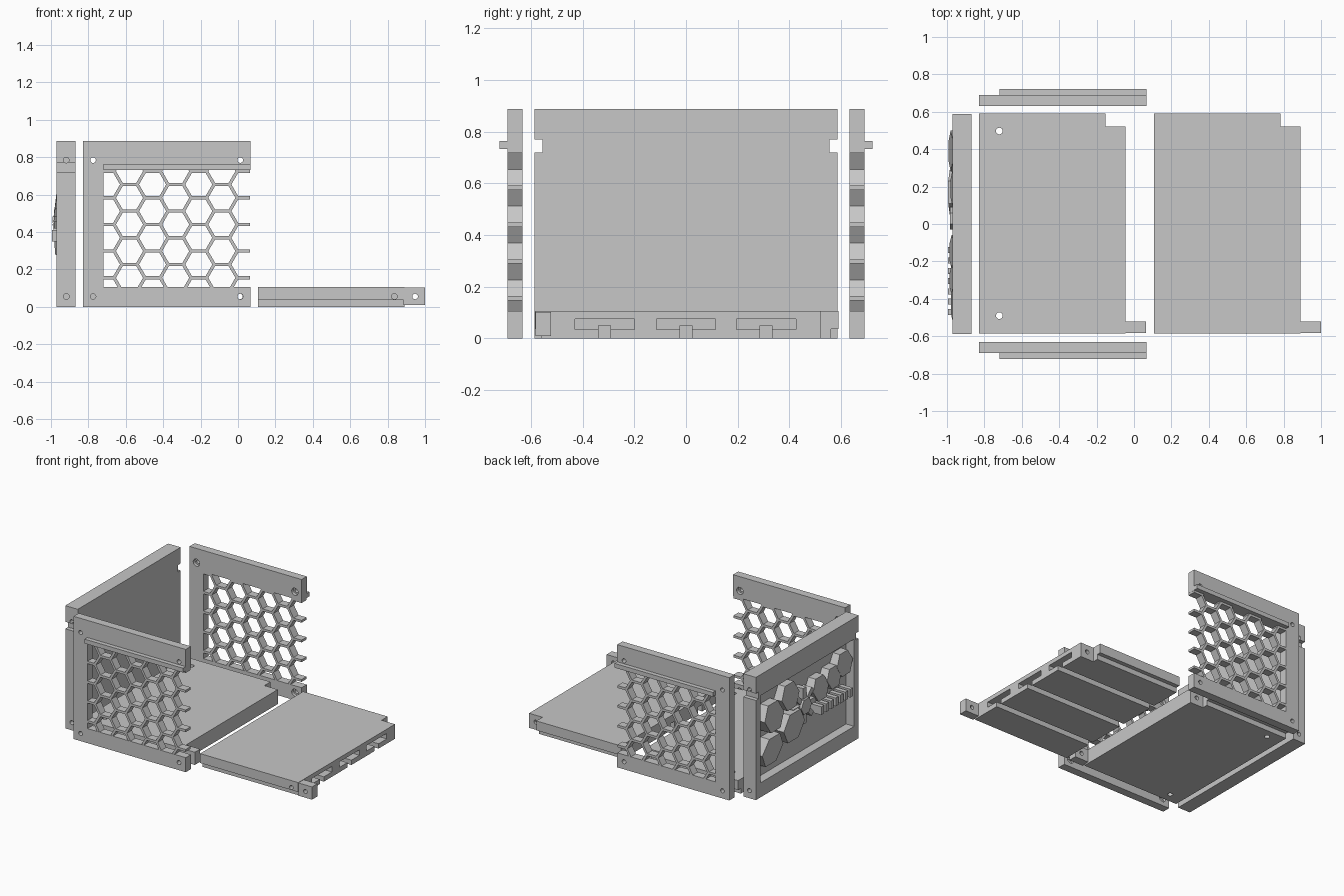
import bpy, bmesh, math
from mathutils import Vector, Matrix

if "Cube" in bpy.data.objects:
    bpy.data.objects.remove(bpy.data.objects["Cube"], do_unlink=True)

grey = bpy.data.materials.new("plain grey")
grey.use_nodes = True
grey.diffuse_color = (0.57, 0.57, 0.57, 1)
grey.node_tree.nodes["Principled BSDF"].inputs["Base Color"].default_value = (0.57, 0.57, 0.57, 1)


def finish(name, bm):
    mesh = bpy.data.meshes.new(name)
    bmesh.ops.recalc_face_normals(bm, faces=bm.faces)
    bm.to_mesh(mesh)
    bm.free()
    mesh.materials.append(grey)
    obj = bpy.data.objects.new(name, mesh)
    bpy.context.collection.objects.link(obj)
    return obj


def add_box(bm, x, y, z):
    size = Vector((x[1] - x[0], y[1] - y[0], z[1] - z[0]))
    mid = Vector((x[0] + x[1], y[0] + y[1], z[0] + z[1])) / 2
    bmesh.ops.create_cube(bm, size=1, matrix=Matrix.Translation(mid) @ Matrix.Diagonal(size).to_4x4())


def box(name, x, y, z):
    bm = bmesh.new()
    add_box(bm, x, y, z)
    return finish(name, bm)


def rod(name, centre, axis, length, radius=0.015, sides=16):
    turn = Vector((0, 0, 1)).rotation_difference(Vector(axis)).to_matrix().to_4x4()
    bm = bmesh.new()
    bmesh.ops.create_cone(bm, cap_ends=True, segments=sides, radius1=radius, radius2=radius,
                          depth=length, matrix=Matrix.Translation(centre) @ turn)
    return finish(name, bm)


def cut(target, *cutters):
    for cutter in cutters:
        cutter.hide_render = True
        mod = target.modifiers.new("cut", "BOOLEAN")
        mod.operation, mod.solver, mod.object = "DIFFERENCE", "EXACT", cutter
        bpy.context.view_layer.objects.active = target
        bpy.ops.object.modifier_apply(modifier=mod.name)
        bpy.data.objects.remove(cutter, do_unlink=True)


# Flat plates with a hinge tab, a matching corner notch and stepped lower sides
def plate(name, x0):
    x1 = x0 + 0.784
    body = box(name, (x0, x1), (-0.585, 0.59), (0, 0.105))
    cut(body,
        box("notch", (x1 - 0.107, x1 + 0.1), (0.52, 0.7), (-0.1, 0.2)),
        box("front_step", (x0 - 0.1, x1 + 0.1), (-0.7, -0.56), (-0.1, 0.037)),
        box("back_step", (x0 - 0.1, x1 + 0.1), (0.56, 0.7), (-0.1, 0.037)),
        rod("front_pin_hole", (x1 - 0.055, -0.56, 0.055), (0, 1, 0), 0.1),
        rod("back_pin_hole", (x1 - 0.055, 0.53, 0.055), (0, 1, 0), 0.06))
    tab = box(name + "_hinge_tab", (x1 - 0.005, x1 + 0.109), (-0.583, -0.522), (0.01, 0.102))
    cut(tab, rod("tab_hole", (x1 + 0.056, -0.55, 0.055), (0, 1, 0), 0.3))
    return body


base = plate("base_plate", -0.83)
cut(base, *[rod("screw_hole", (-0.72, y, 0.05), (0, 0, 1), 0.4, 0.018) for y in (-0.49, 0.497)])

# Lid underside has long grooves that open into wide pockets at the tab end
lid = plate("lid_plate", 0.107)
for y in (-0.315, 0, 0.31):
    cut(lid, box("end_pocket", (0.8, 0.95), (y - 0.115, y + 0.115), (0.035, 0.0745)),
        box("groove", (0.05, 0.95), (y - 0.023, y + 0.023), (-0.1, 0.05)))


# Honeycomb mesh: hexagonal rings trimmed to the window
def honeycomb(name, y0, y1):
    pitch = 0.1425
    outer = pitch / math.sqrt(3)
    inner = outer * 0.88
    bm = bmesh.new()
    for col in range(-1, 8):
        cx = 0.037 - col * outer * 1.5
        for row in range(-1, 6):
            cz = 0.155 + pitch * (row + (0.5 if col % 2 == 0 else 0))
            rings = []
            for r, y in ((outer, y0), (inner, y0), (inner, y1), (outer, y1)):
                rings.append([bm.verts.new((cx + r * math.cos(k * math.pi / 3), y,
                                            cz + r * math.sin(k * math.pi / 3))) for k in range(6)])
            for a in range(4):
                p, q = rings[a], rings[(a + 1) % 4]
                for k in range(6):
                    n = (k + 1) % 6
                    bm.faces.new((p[k], p[n], q[n], q[k]))
    for point, normal in (((0.065, 0, 0), (1, 0, 0)), ((-0.73, 0, 0), (-1, 0, 0)),
                          ((0, 0, 0.095), (0, 0, -1)), ((0, 0, 0.745), (0, 0, 1))):
        geom = bm.verts[:] + bm.edges[:] + bm.faces[:]
        bmesh.ops.bisect_plane(bm, geom=geom, plane_co=point, plane_no=normal, clear_outer=True)
        bmesh.ops.holes_fill(bm, edges=[e for e in bm.edges if e.is_boundary], sides=0)
    return finish(name, bm)


# Side grilles: open-ended frame, outer lip, corner holes widened on the inner face
for side, s in (("front", -1), ("back", 1)):
    def span(a, b):
        return tuple(sorted((s * a, s * b)))
    frame = box(side + "_grille_frame", (-0.83, 0.066), span(0.632, 0.691), (0, 0.887))
    cut(frame, box("window", (-0.72, 0.2), span(0.5, 0.8), (0.105, 0.732)))
    for x in (-0.775, 0.012):
        for z in (0.055, 0.784):
            cut(frame, rod("corner_hole", (x, s * 0.66, z), (0, 1, 0), 0.3),
                rod("counterbore", (x, s * 0.63, z), (0, 1, 0), 0.05, 0.026))
    box(side + "_grille_lip", (-0.72, 0.066), span(0.688, 0.722), (0.732, 0.763))
    honeycomb(side + "_grille_mesh", *span(0.633, 0.69))

# Upright end panel with a framed pocket on its outer face
panel = box("end_panel", (-0.97, -0.87), (-0.587, 0.587), (0, 0.887))
cut(panel, box("pocket", (-1.1, -0.905), (-0.535, 0.535), (0.105, 0.735)),
    box("front_notch", (-1.1, -0.8), (-0.7, -0.556), (0.72, 0.77)),
    box("back_notch", (-1.1, -0.8), (0.556, 0.7), (0.72, 0.77)),
    *[rod("panel_hole", (-0.918, y, z), (0, 1, 0), 0.1) for y in (-0.57, 0.57) for z in (0.055, 0.784)])


# Relief in the pocket: tilted hexagonal blocks, a star of spokes and small teeth
def relief(name, y, z, radius, top, tilt):
    block = rod(name, (0, 0, 0), (1, 0, 0), 1, radius, 6)
    for v in block.data.vertices:
        x = top + tilt * v.co.z if v.co.x < 0 else -0.9
        v.co = (max(x, -1.0), v.co.y + y, v.co.z + z)


relief("large_hex_1", 0.38, 0.28, 0.12, -0.96, -0.15)
relief("large_hex_2", 0.39, 0.53, 0.11, -0.98, 0.12)
relief("large_hex_3", 0.19, 0.60, 0.10, -0.97, 0.12)
relief("large_hex_4", 0.17, 0.38, 0.12, -0.985, -0.08)
relief("star_hub", 0.03, 0.47, 0.06, -0.985, 0)
relief("right_hex_1", -0.15, 0.53, 0.09, -0.975, 0.15)
relief("right_hex_2", -0.30, 0.55, 0.08, -0.975, 0.15)
relief("right_hex_3", -0.43, 0.60, 0.09, -0.97, 0.12)

bm = bmesh.new()
for k in range(8):
    a = k * math.pi / 4
    start = len(bm.verts)
    add_box(bm, (-0.97, -0.9), (0.04, 0.13), (-0.018, 0.018))
    bm.verts.ensure_lookup_table()
    move = Matrix.Translation((0, 0.03, 0.47)) @ Matrix.Rotation(a, 4, "X")
    bmesh.ops.transform(bm, matrix=move, verts=bm.verts[start:])
finish("star_spokes", bm)

bm = bmesh.new()
for k in range(7):
    y = -0.14 - k * 0.055
    add_box(bm, (-0.995, -0.9), (y - 0.016, y + 0.016), (0.35, 0.41))
finish("small_teeth", bm)
